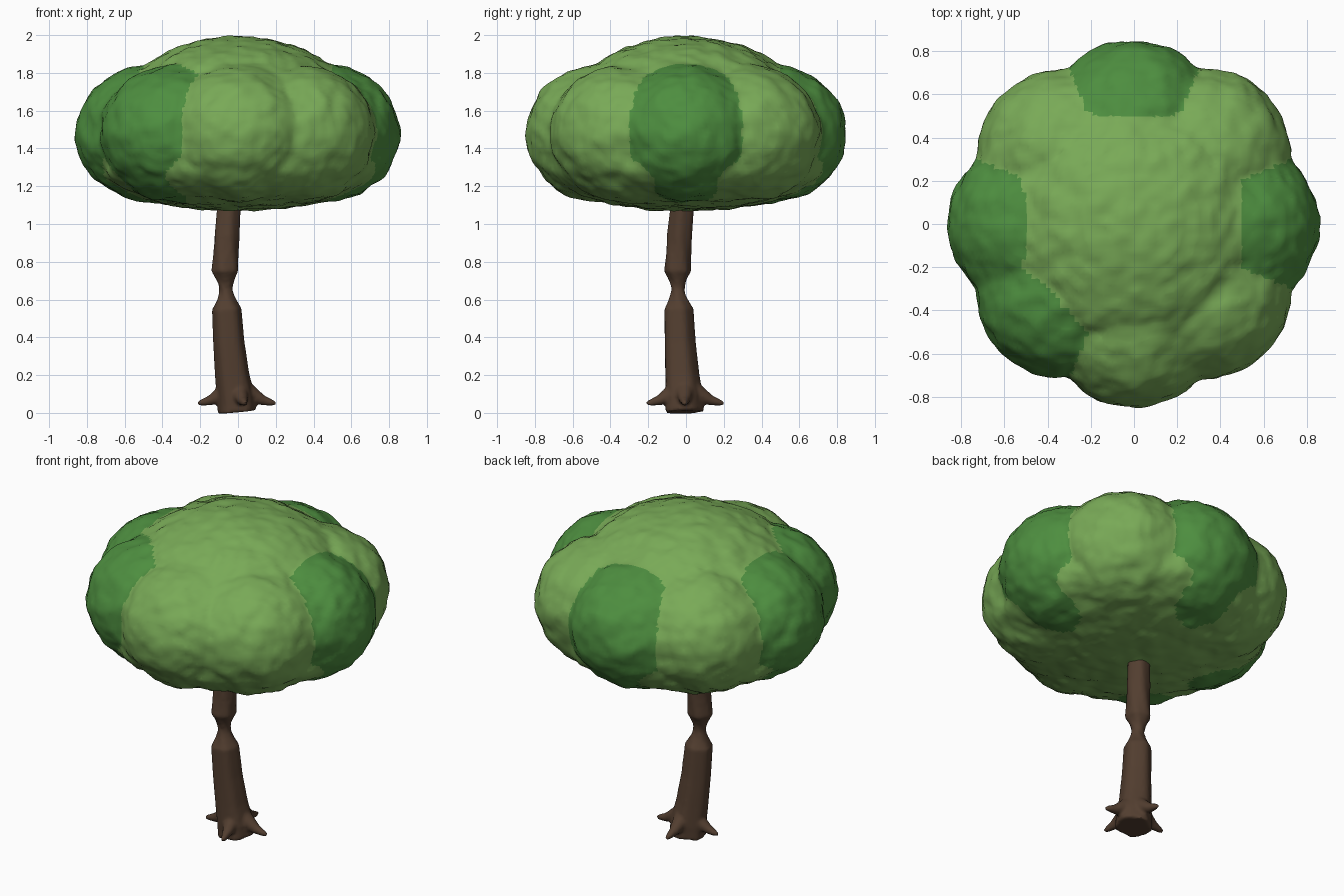
import bpy, bmesh, math
from mathutils import Vector, Matrix, noise

if "Cube" in bpy.data.objects:
    bpy.data.objects.remove(bpy.data.objects["Cube"])


def material(name, rgb):
    m = bpy.data.materials.new(name)
    m.diffuse_color = (*rgb, 1)
    m.use_nodes = True
    m.node_tree.nodes["Principled BSDF"].inputs["Base Color"].default_value = m.diffuse_color
    return m


LIGHT = material("leaf_light", (0.19, 0.40, 0.095))
DARK = material("leaf_dark", (0.075, 0.27, 0.05))
BARK = material("bark", (0.085, 0.048, 0.029))


def to_object(name, bm, *mats):
    me = bpy.data.meshes.new(name)
    bm.to_mesh(me)
    bm.free()
    for m in mats:
        me.materials.append(m)
    ob = bpy.data.objects.new(name, me)
    bpy.context.collection.objects.link(ob)
    return ob


def apply_remesh(ob, size):
    bpy.ops.object.select_all(action='DESELECT')
    bpy.context.view_layer.objects.active = ob
    ob.select_set(True)
    mod = ob.modifiers.new("merge", 'REMESH')
    mod.mode = 'VOXEL'
    mod.voxel_size = size
    bpy.ops.object.modifier_apply(modifier=mod.name)


def tube(bm, points, sides, ridge=0.0):
    """Skin of rings through (x, y, z, radius) points."""
    pts = [Vector(p[:3]) for p in points]
    rings = []
    for i, p in enumerate(pts):
        d = pts[min(i + 1, len(pts) - 1)] - pts[max(i - 1, 0)]
        rot = d.to_track_quat('Z', 'Y')
        ring = []
        for k in range(sides):
            a = 2 * math.pi * k / sides
            r = points[i][3] * (1 + ridge * math.sin(5 * a + 0.3 * i))
            ring.append(bm.verts.new(p + rot @ Vector((r * math.cos(a), r * math.sin(a), 0))))
        rings.append(ring)
    for lo, hi in zip(rings, rings[1:]):
        for k in range(sides):
            j = (k + 1) % sides
            bm.faces.new((lo[k], lo[j], hi[j], hi[k]))
    bm.faces.new(rings[0][::-1])
    bm.faces.new(rings[-1])


# canopy: central dome, flat underside and a ring of eight lobes (centre, radii, dark)
blobs = [(Vector((0, 0, 1.535)), Vector((0.65, 0.65, 0.455)), 0),
         (Vector((0, 0, 1.31)), Vector((0.75, 0.75, 0.235)), 0)]
for i in range(8):
    a = i * math.pi / 4
    blobs.append((Vector((0.45 * math.cos(a), 0.445 * math.sin(a), 1.48)),
                  Vector((0.405, 0.40, 0.36)), int(i in (0, 2, 4, 5))))
bm = bmesh.new()
for c, r, _ in blobs:
    bmesh.ops.create_icosphere(bm, subdivisions=4, radius=1,
                               matrix=Matrix.Translation(c) @ Matrix.Diagonal((*r, 1)))
canopy = to_object("canopy", bm, LIGHT, DARK)
apply_remesh(canopy, 0.022)

# leafy bumps, then colour each face by the blob it belongs to
me = canopy.data
normals = [v.normal.copy() for v in me.vertices]
for v, n in zip(me.vertices, normals):
    bump = 0.013 * noise.noise(v.co * 9) + 0.007 * noise.noise(v.co * 19)
    v.co += n * (bump + 0.004)
for f in me.polygons:
    p = f.center

    def depth(b):
        q = p - b[0]
        return sum((q[k] / b[1][k]) ** 2 for k in range(3))
    f.material_index = min(blobs, key=depth)[2]
me.shade_smooth()

# trunk with a gentle bend, and four roots
bm = bmesh.new()
tube(bm, [(-0.005, -0.01, 0.005, 0.102), (-0.012, -0.012, 0.08, 0.100),
          (-0.03, -0.022, 0.2, 0.090), (-0.048, -0.033, 0.37, 0.082),
          (-0.06, -0.04, 0.55, 0.077), (-0.068, -0.045, 0.75, 0.071),
          (-0.06, -0.035, 0.93, 0.066), (-0.05, -0.02, 1.08, 0.062),
          (-0.04, -0.01, 1.2, 0.058)], 30, 0.04)
for deg in (0, 90, 180, 283):
    c, s = math.cos(math.radians(deg)), math.sin(math.radians(deg))
    prof = [(0.04, 0.12, 0.055), (0.09, 0.09, 0.042), (0.14, 0.066, 0.027),
            (0.19, 0.053, 0.016), (0.208, 0.051, 0.008)]
    tube(bm, [(-0.007 + c * d, -0.007 + s * d, z, r) for d, z, r in prof], 12)
trunk = to_object("trunk", bm, BARK)
apply_remesh(trunk, 0.011)
trunk.data.shade_smooth()
